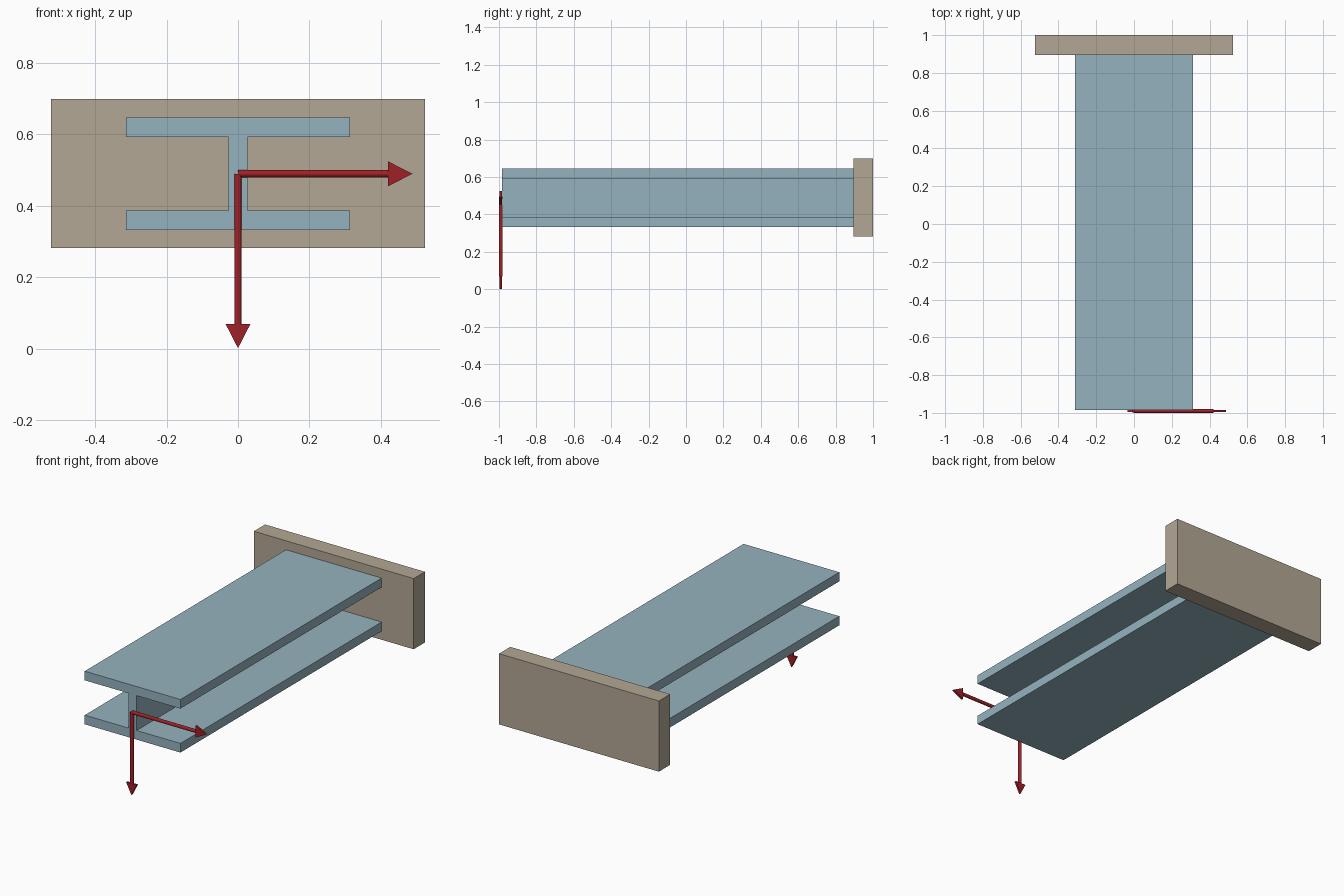
import bpy, bmesh, math
from mathutils import Matrix, Vector

if "Cube" in bpy.data.objects:
    bpy.data.objects.remove(bpy.data.objects["Cube"])

CZ = 0.489          # height of the beam axis
ARROW_Y = -0.99     # arrows lie on the free end of the beam


def material(name, rgb):
    m = bpy.data.materials.new(name)
    m.diffuse_color = (*rgb, 1)
    m.use_nodes = True
    m.node_tree.nodes["Principled BSDF"].inputs["Base Color"].default_value = m.diffuse_color
    return m


steel = material("steel", (0.30, 0.45, 0.52))
stone = material("stone", (0.45, 0.39, 0.30))
red = material("red", (0.35, 0.015, 0.02))


def add_object(name, bm, mat):
    bmesh.ops.recalc_face_normals(bm, faces=bm.faces)
    me = bpy.data.meshes.new(name)
    bm.to_mesh(me)
    bm.free()
    me.materials.append(mat)
    ob = bpy.data.objects.new(name, me)
    bpy.context.collection.objects.link(ob)
    return ob


def extrude_profile(bm, pts, y0, y1):
    """Closed (x, z) outline extruded from y0 to y1."""
    face = bm.faces.new([bm.verts.new((x, y0, z)) for x, z in pts])
    ext = bmesh.ops.extrude_face_region(bm, geom=[face])["geom"]
    verts = [g for g in ext if isinstance(g, bmesh.types.BMVert)]
    bmesh.ops.translate(bm, vec=(0, y1 - y0, 0), verts=verts)


# I-section beam: one quarter of the outline, mirrored
w, h, tw, hi = 0.313, 0.157, 0.027, 0.103
right = [(w, -h), (w, -hi), (tw, -hi), (tw, hi), (w, hi), (w, h)]
outline = right + [(-x, z) for x, z in reversed(right)]
bm = bmesh.new()
extrude_profile(bm, [(x, z + CZ) for x, z in outline], -0.985, 0.895)
add_object("beam", bm, steel)

# Wall support
bm = bmesh.new()
extrude_profile(bm, [(-0.523, 0.281), (0.523, 0.281), (0.523, 0.699), (-0.523, 0.699)], 0.895, 1.0)
add_object("wall_support", bm, stone)


def arrow(name, angle):
    """Round shaft with a flat head, pointing along +x then turned about y."""
    length, neck, r = 0.488, 0.42, 0.01
    bm = bmesh.new()
    bmesh.ops.create_cone(bm, cap_ends=True, segments=12, radius1=r, radius2=r, depth=neck,
                          matrix=Matrix.Translation((neck / 2, 0, 0)) @ Matrix.Rotation(math.pi / 2, 4, 'Y'))
    # head
    extrude_profile(bm, [(neck, -0.035), (length, 0), (neck, 0.035)], -0.006, 0.006)
    ob = add_object(name, bm, red)
    ob.location = (0, ARROW_Y, CZ)
    ob.rotation_euler.y = angle


arrow("horizontal_load_arrow", 0)
arrow("vertical_load_arrow", math.pi / 2)
